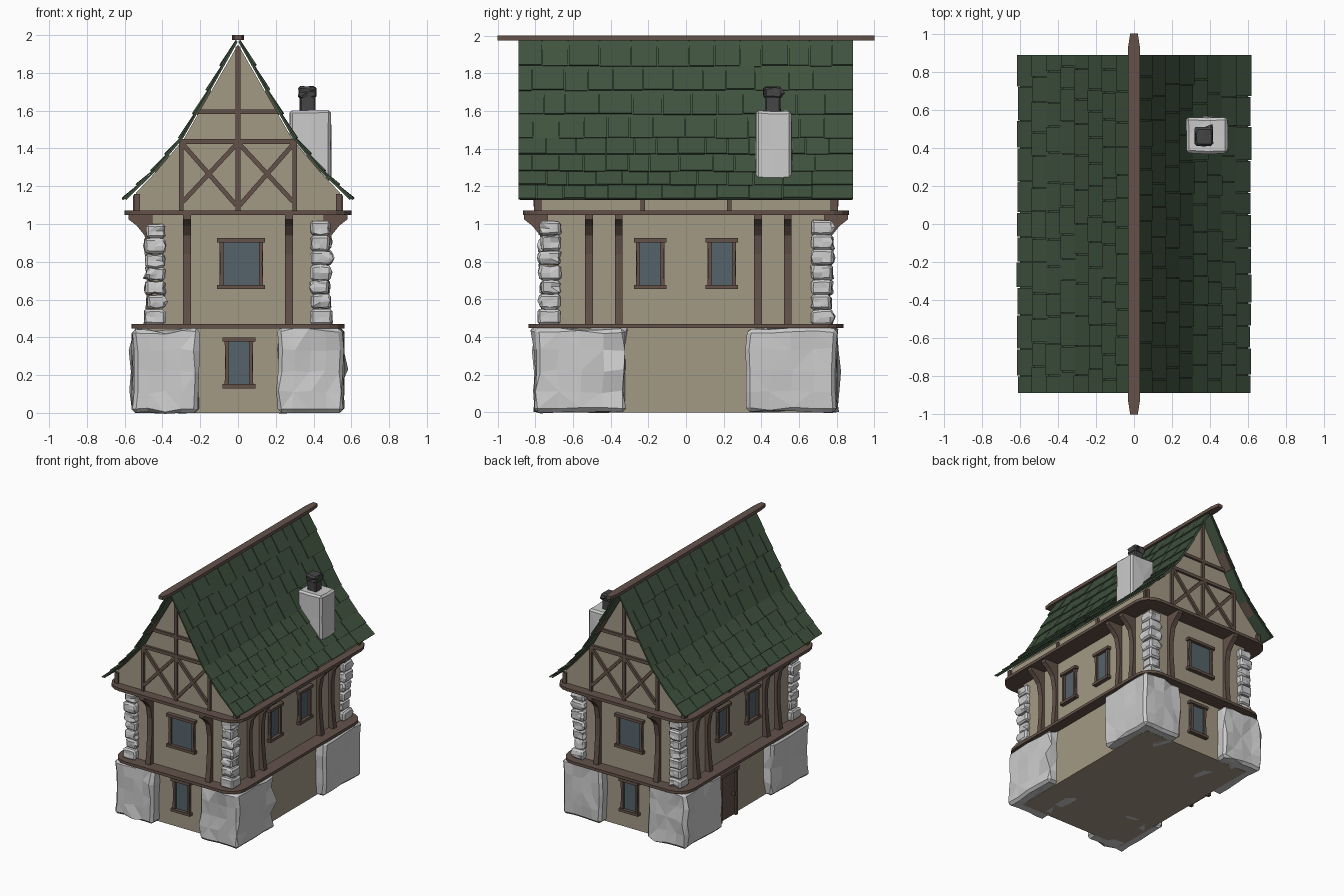
import bpy, bmesh, math, random
from mathutils import Matrix, Vector

if "Cube" in bpy.data.objects:
    bpy.data.objects.remove(bpy.data.objects["Cube"])

random.seed(4)
I = Matrix.Identity(4)


def material(name, rgb):
    m = bpy.data.materials.new(name)
    m.diffuse_color = (*rgb, 1)
    m.use_nodes = True
    m.node_tree.nodes["Principled BSDF"].inputs["Base Color"].default_value = m.diffuse_color
    return m


PLASTER = material("plaster", (0.37, 0.32, 0.235))
WOOD = material("wood", (0.125, 0.083, 0.066))
TILE = material("green_tile", (0.05, 0.085, 0.048))
GLASS = material("glass", (0.09, 0.125, 0.145))
SOOT = material("soot", (0.06, 0.06, 0.06))


def finish(name, bm, mat=None):
    bmesh.ops.recalc_face_normals(bm, faces=bm.faces)
    me = bpy.data.meshes.new(name)
    bm.to_mesh(me)
    bm.free()
    ob = bpy.data.objects.new(name, me)
    bpy.context.collection.objects.link(ob)
    if mat:
        me.materials.append(mat)
    return ob


def box(bm, x0, x1, y0, y1, z0, z1, M=I):
    c = Matrix.Translation(((x0 + x1) / 2, (y0 + y1) / 2, (z0 + z1) / 2))
    bmesh.ops.create_cube(bm, size=1, matrix=M @ c @ Matrix.Diagonal((x1 - x0, y1 - y0, z1 - z0, 1)))


def prism(bm, pts, a, b, M=I, axis="y"):
    """Extrude a 2D profile along y (profile in xz) or z (profile in xy)."""
    def co(p, d):
        return M @ Vector((p[0], d, p[1]) if axis == "y" else (p[0], p[1], d))
    lo = [bm.verts.new(co(p, a)) for p in pts]
    hi = [bm.verts.new(co(p, b)) for p in pts]
    bm.faces.new(lo)
    bm.faces.new(hi[::-1])
    for i in range(len(pts)):
        j = (i + 1) % len(pts)
        bm.faces.new((lo[i], hi[i], hi[j], lo[j]))


def beam(bm, p, q, w, y0, y1, M=I):
    """Straight timber lying in a wall plane, from p to q."""
    p, q = Vector(p), Vector(q)
    d = (q - p).normalized() * w / 2
    n = Vector((-d.y, d.x))
    prism(bm, [p + n, q + n, q - n, p - n], y0, y1, M)


def stone(bm, x0, x1, y0, y1, z0, z1, jit, bev, cuts=2):
    """Rough hewn block: jittered, bevelled box."""
    t = bmesh.new()
    box(t, x0, x1, y0, y1, z0, z1)
    bmesh.ops.subdivide_edges(t, edges=t.edges[:], cuts=cuts, use_grid_fill=True)
    t.normal_update()
    sharp = [e for e in t.edges if e.calc_face_angle(0) > 1]
    for v in t.verts:
        v.co += Vector([random.uniform(-jit, jit) for _ in range(3)])
        v.co.z = max(v.co.z, 0)
    bmesh.ops.bevel(t, geom=sharp, offset=bev, segments=1, affect="EDGES")
    bmesh.ops.triangulate(t, faces=[f for f in t.faces if random.random() < 0.6])
    me = bpy.data.meshes.new("tmp")
    t.to_mesh(me)
    t.free()
    bm.from_mesh(me)
    bpy.data.meshes.remove(me)


def side(k):
    """Wall frames: 0 front, 1 right, 2 back, 3 left; local -y points outward."""
    return Matrix.Rotation(k * math.pi / 2, 4, "Z")


# Walls of the two storeys
bm = bmesh.new()
box(bm, -0.48, 0.48, -0.72, 0.72, 0, 0.45)
finish("ground_floor_wall", bm, PLASTER)
bm = bmesh.new()
box(bm, -0.455, 0.455, -0.735, 0.735, 0.46, 1.055)
finish("upper_floor_wall", bm, PLASTER)

# Attic with its gables
half = [(0.54, 1.065), (0.54, 1.165), (0.445, 1.265), (0.29, 1.445), (0.0, 1.95)]
bm = bmesh.new()
prism(bm, half + [(-x, z) for x, z in half[-2::-1]], -0.79, 0.79)
finish("attic_wall", bm, PLASTER)

# Floor plates with rounded corners
for name, hx, hy, z0, z1 in (("lower_plate", 0.565, 0.835, 0.447, 0.47),
                             ("upper_plate", 0.6, 0.865, 1.048, 1.072)):
    r, pts = 0.13, []
    for k, (sx, sy) in enumerate(((1, 1), (-1, 1), (-1, -1), (1, -1))):
        for i in range(5):
            a = (k + i / 4) * math.pi / 2
            pts.append((sx * (hx - r) + r * math.cos(a), sy * (hy - r) + r * math.sin(a)))
    bm = bmesh.new()
    prism(bm, pts, z0, z1, axis="z")
    finish(name, bm, WOOD)

# Big corner foundation stones and stacked quoins
blocks, quoins = bmesh.new(), bmesh.new()
for sx in (-1, 1):
    for sy in (-1, 1):
        x, y = sorted((sx * 0.21, sx * 0.557)), sorted((sy * 0.32, sy * 0.8))
        stone(blocks, *x, *y, 0, 0.445, 0.009, 0.02, 3)
        z = 0.468
        for i in range(7):
            h = 0.078 + random.uniform(-0.008, 0.008)
            o = random.uniform(-0.008, 0.012)
            x = sorted((sx * 0.385, sx * (0.488 + o)))
            y = sorted((sy * 0.665, sy * (0.775 + o)))
            stone(quoins, *x, *y, z, min(z + h - 0.003, 1.02), 0.004, 0.012, 1)
            z += h
finish("foundation_stones", blocks)
finish("corner_quoins", quoins)

# Curved brackets carrying the upper plate
curve = [(0, 0.47), (0.055, 0.47), (0.045, 0.55), (0.032, 0.7), (0.032, 0.84), (0.05, 0.94),
         (0.09, 0.99), (0.135, 1.025), (0.135, 1.05), (0, 1.05)]
bm = bmesh.new()
for k in range(4):
    d, us = (0.725, (-0.27, 0.27)) if k % 2 == 0 else (0.445, (-0.515, -0.357, 0.383, 0.54))
    for u in us:
        s = -1 if k == 3 else 1
        M = side(k) @ Matrix.Translation((u * s, -d, 0)) @ Matrix.Rotation(-math.pi / 2, 4, "Z")
        prism(bm, curve, -0.021, 0.021, M)
finish("wall_brackets", bm, WOOD)

# Windows: frame with wide lintel and sill, glass set inside
frames, panes = bmesh.new(), bmesh.new()


def window(k, u, d, w, z0, z1):
    M = side(k) @ Matrix.Translation((u, -d, 0))
    h, t = w / 2, 0.022
    box(panes, -h, h, -0.008, 0.02, z0, z1, M)
    for s in (-1, 1):
        prism(frames, [(s * (h - t), z0), (s * (h + 0.002), z0), (s * (h - 0.004), (z0 + z1) / 2),
                       (s * (h + 0.002), z1), (s * (h - t), z1)], -0.024, 0.01, M)
    for z in (z0, z1 - t):
        box(frames, -h - 0.012, h + 0.012, -0.034, 0.01, z, z + t, M)


for k in (0, 2):
    window(k, 0.017, 0.735, 0.23, 0.655, 0.925)
    window(k, 0.005, 0.72, 0.15, 0.13, 0.4)
for k in (1, 3):
    for u in (-0.19, 0.19):
        window(k, u, 0.455, 0.15, 0.655, 0.925)
finish("window_frames", frames, WOOD)
finish("window_glass", panes, GLASS)

# Door on the left side
bm = bmesh.new()
M = side(3) @ Matrix.Translation((-0.17, -0.48, 0))
for i in range(4):
    box(bm, -0.09 + i * 0.045, -0.047 + i * 0.045, -0.015, 0.01, 0.005, 0.37, M)
for s in (-1, 1):
    box(bm, s * 0.1 - 0.014, s * 0.1 + 0.014, -0.03, 0.01, 0, 0.37, M)
box(bm, -0.125, 0.125, -0.036, 0.01, 0.365, 0.395, M)
box(bm, 0.055, 0.07, -0.04, 0, 0.17, 0.2, M)
finish("door", bm, WOOD)

# Gable timber framing and small posts below the eaves
bm = bmesh.new()
for k in (0, 2):
    M = side(k)
    lines = [((0, 1.07), (0, 1.94), 0.026), ((-0.21, 1.595), (0.21, 1.595), 0.024),
             ((-0.3, 1.437), (0.3, 1.437), 0.026)]
    for s in (-1, 1):
        lines += [((s * 0.3, 1.07), (s * 0.3, 1.45), 0.024),
                  ((s * 0.29, 1.12), (s * 0.01, 1.42), 0.024),
                  ((s * 0.01, 1.10), (s * 0.29, 1.42), 0.024),
                  ((s * 0.535, 1.07), (s * 0.535, 1.16), 0.03)]
    for i, (p, q, w) in enumerate(lines):
        beam(bm, p, q, w, -0.806 - 0.001 * (i % 3), -0.78, M)
for s in (-1, 1):
    for y in (-0.78, -0.23, 0.23, 0.78):
        box(bm, s * 0.545 - 0.012, s * 0.545 + 0.012, y - 0.012, y + 0.012, 1.07, 1.15)
finish("gable_timbers", bm, WOOD)

# Roof: a curved sheet, flat boards beneath it and overlapping tiles
key = [Vector(p) for p in ((0.008, 1.972), (0.152, 1.715), (0.298, 1.46), (0.447, 1.283), (0.598, 1.135))]
line = []
for a, b in zip(key, key[1:]):
    line += [a, (a + b) / 2]
line.append(key[-1])
sheet, boards, tiles = bmesh.new(), bmesh.new(), bmesh.new()
for s in (-1, 1):
    M = Matrix.Diagonal((s, 1, 1, 1))
    under = [p + Vector((-0.006, -0.008)) for p in line]
    prism(sheet, line + under[::-1], -0.88, 0.88, M)
    for i in (2, 5):
        a, b = under[i], under[i + 1]
        beam(boards, a, b, 0.012, -0.875, 0.875, M)
    for row, (a, b) in enumerate(zip(line, line[1:])):
        d = (b - a).normalized()
        n = Vector((-d.y, d.x))
        y = -0.89
        first = True
        while y < 0.889:
            w = random.uniform(0.11, 0.18) * (0.55 if first and row % 2 else 1)
            first = False
            e = y + w if y + w < 0.83 else 0.89
            low = b + d * random.uniform(0.004, 0.014)
            up = random.uniform(0.01, 0.016)
            prism(tiles, [a, a + n * 0.005, low + n * up, low + n * (up - 0.011)],
                  y + 0.002, e - 0.003, M)
            y = e
finish("roof_sheet", sheet, TILE)
finish("roof_boards", boards, WOOD)
finish("roof_tiles", tiles, TILE)

# Ridge beam with tapered ends
bm = bmesh.new()
prism(bm, [(-0.02, -1), (0.02, -1), (0.031, -0.93), (0.031, 0.93), (0.02, 1), (-0.02, 1),
           (-0.031, 0.93), (-0.031, -0.93)], 1.974, 2.0, axis="z")
finish("ridge_beam", bm, WOOD)

# Chimney stack and its dark pot
bm = bmesh.new()
stone(bm, 0.275, 0.492, 0.37, 0.562, 1.23, 1.6, 0.004, 0.014, 1)
finish("chimney_stack", bm)
bm = bmesh.new()
stone(bm, 0.327, 0.41, 0.42, 0.502, 1.58, 1.68, 0.002, 0.008, 1)
stone(bm, 0.318, 0.415, 0.412, 0.512, 1.665, 1.727, 0.005, 0.012, 1)
finish("chimney_pot", bm, SOOT)
